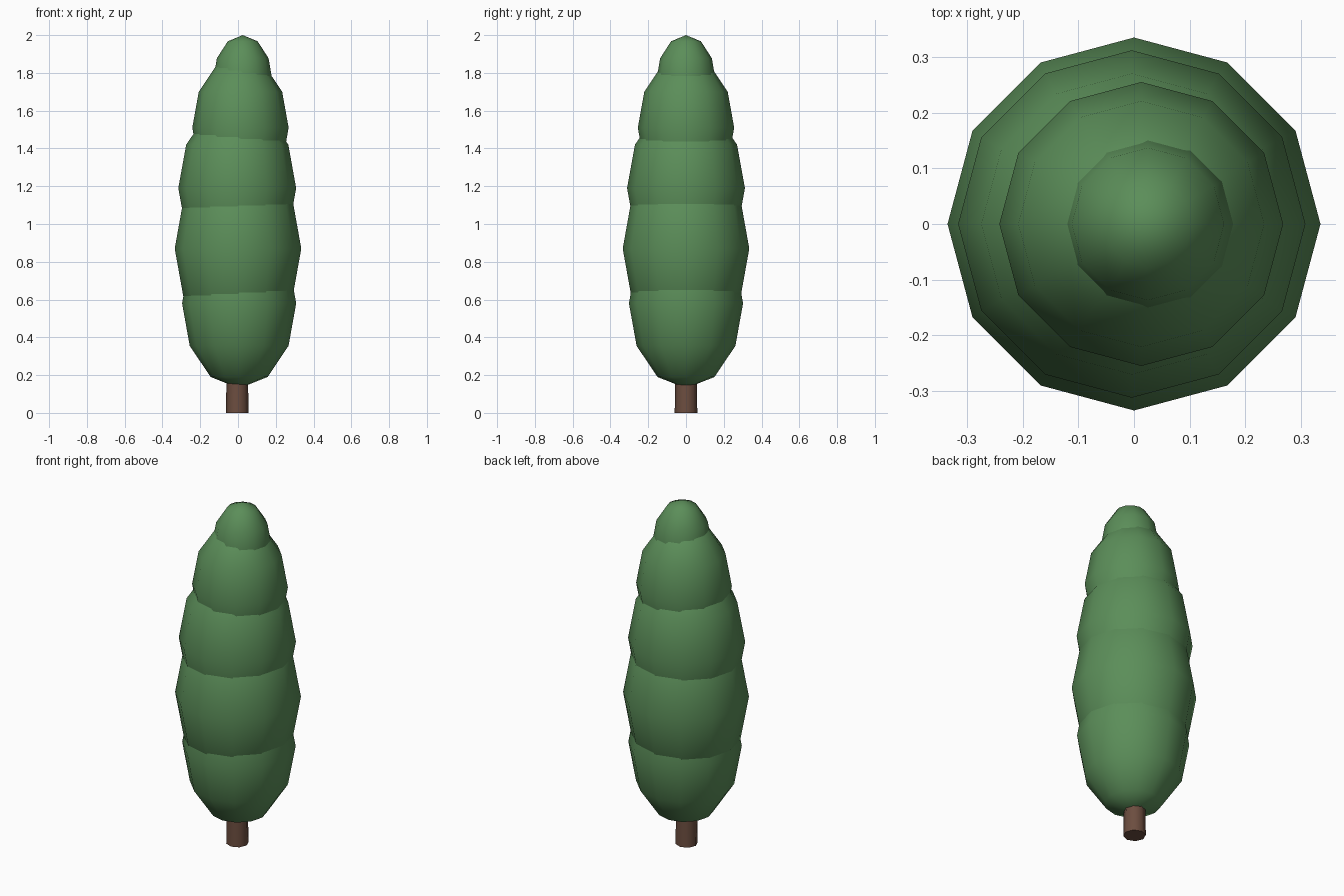
import bpy

if "Cube" in bpy.data.objects:
    bpy.data.objects.remove(bpy.data.objects["Cube"])


def material(name, colour):
    m = bpy.data.materials.new(name)
    m.diffuse_color = (*colour, 1)
    m.use_nodes = True
    m.node_tree.nodes["Principled BSDF"].inputs["Base Color"].default_value = m.diffuse_color
    return m


green = material("leaf green", (0.105, 0.27, 0.10))
brown = material("bark brown", (0.15, 0.075, 0.05))

# Trunk: slightly tapered octagonal post running up into the foliage
bpy.ops.mesh.primitive_cone_add(vertices=8, radius1=0.06, radius2=0.055,
                                depth=0.3, location=(-0.004, 0, 0.15))
trunk = bpy.context.object
trunk.name = "trunk"
trunk.data.materials.append(brown)
bpy.ops.object.shade_smooth_by_angle(angle=0.9)

# Foliage: overlapping stretched spheres (x offset, centre z, radius, half height)
tiers = [
    (0.006, 0.58, 0.302, 0.45),
    (0.0, 0.87, 0.335, 0.50),
    (-0.004, 1.19, 0.312, 0.46),
    (0.013, 1.51, 0.255, 0.38),
    (0.025, 1.755, 0.158, 0.245),
]
for i, (x, z, r, h) in enumerate(tiers, 1):
    bpy.ops.mesh.primitive_uv_sphere_add(segments=12, ring_count=6, radius=1,
                                         location=(x, 0, z))
    tier = bpy.context.object
    tier.name = f"foliage_tier_{i}"
    tier.scale = (r, r, h)
    tier.data.materials.append(green)
    bpy.ops.object.shade_smooth()
